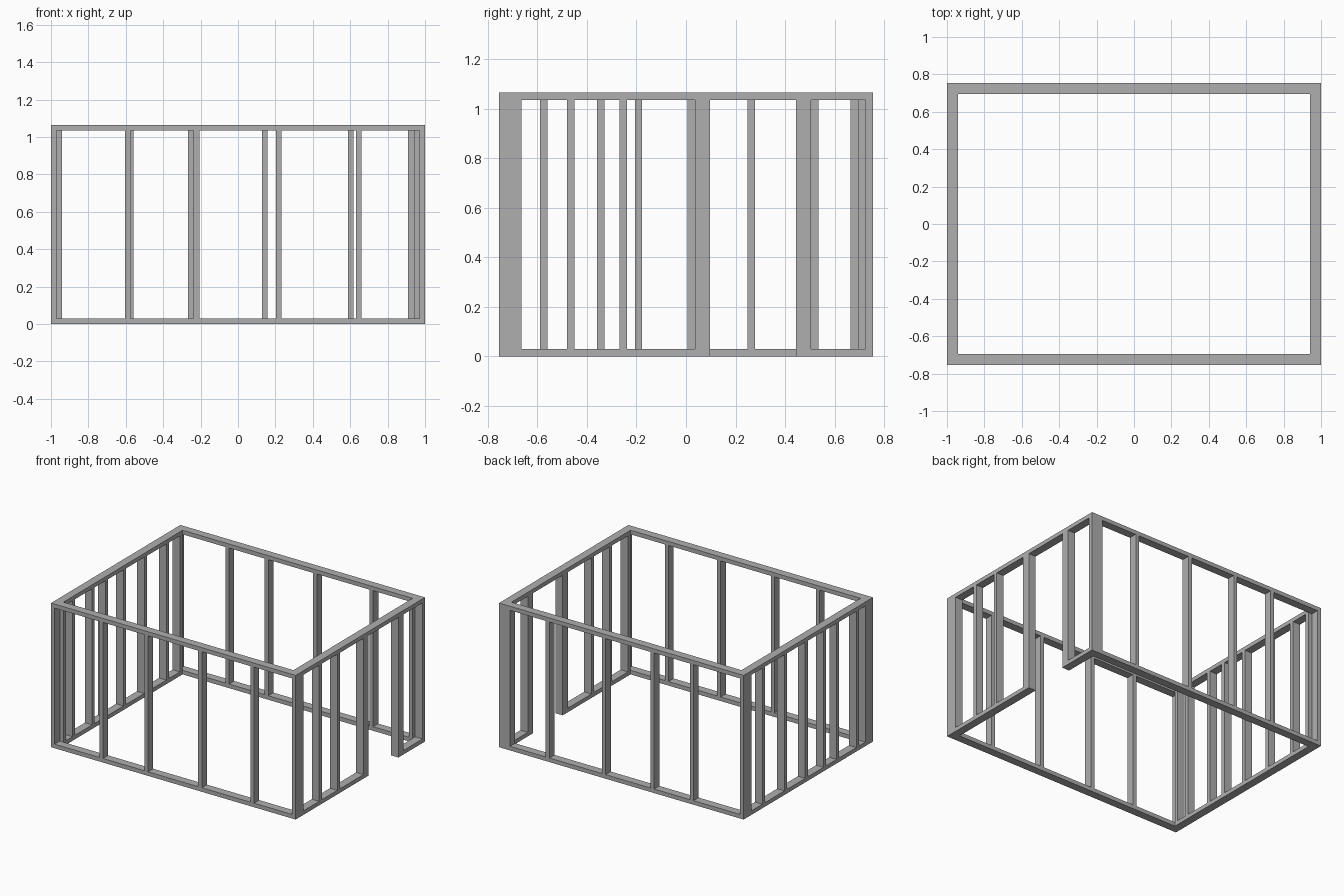
import bpy

# Remove the default cube
cube = bpy.data.objects.get("Cube")
if cube:
    bpy.data.objects.remove(cube, do_unlink=True)

HX, HY, H = 1.0, 0.755, 1.065   # half length, half width, height
T, D = 0.03, 0.06               # timber thickness and depth

timber = bpy.data.materials.new("timber_grey")
timber.use_nodes = True
grey = (0.43, 0.43, 0.43, 1)
timber.diffuse_color = grey
timber.node_tree.nodes["Principled BSDF"].inputs["Base Color"].default_value = grey


def box(name, lo, hi):
    """Cuboid between two opposite corners."""
    corners = [(x, y, z) for x in (lo[0], hi[0]) for y in (lo[1], hi[1]) for z in (lo[2], hi[2])]
    faces = [(0, 1, 3, 2), (4, 6, 7, 5), (0, 4, 5, 1), (2, 3, 7, 6), (0, 2, 6, 4), (1, 5, 7, 3)]
    mesh = bpy.data.meshes.new(name)
    mesh.from_pydata(corners, [], faces)
    mesh.materials.append(timber)
    obj = bpy.data.objects.new(name, mesh)
    bpy.context.collection.objects.link(obj)


def wall(name, axis, across, start, end, studs, opening=None):
    """Stud wall along an axis; an opening breaks the sill between two jambs."""
    def timber_piece(part, a, b, z0, z1):
        if axis == "x":
            box(f"{name}_{part}", (a, across, z0), (b, across + D, z1))
        else:
            box(f"{name}_{part}", (across, a, z0), (across + D, b, z1))

    timber_piece("top_plate", start, end, H - T, H)
    if opening:
        a, b = opening
        timber_piece("sill_near", start, a, 0, T)
        timber_piece("sill_far", b, end, 0, T)
        timber_piece("jamb_near", a - D, a, T, H - T)
        timber_piece("jamb_far", b, b + D, T, H - T)
    else:
        timber_piece("sill", start, end, 0, T)
    for i, s in enumerate([start, *studs, end - T]):
        timber_piece(f"stud_{i + 1}", s, s + T, T, H - T)


# Four walls, each butting against its neighbours at the corners
wall("front_wall", "x", -HY, -HX, HX, [-0.605, -0.237, 0.203, 0.63])
wall("back_wall", "x", HY - D, -HX, HX - D, [-0.59, -0.268, 0.128, 0.588])
wall("left_wall", "y", HX - D, -HY + D, HY, [-0.48, -0.268], opening=(0.097, 0.445))
wall("right_wall", "y", -HX, -HY + D, HY - D,
     [-0.59, -0.36, -0.207, 0.006, 0.248, 0.506])
